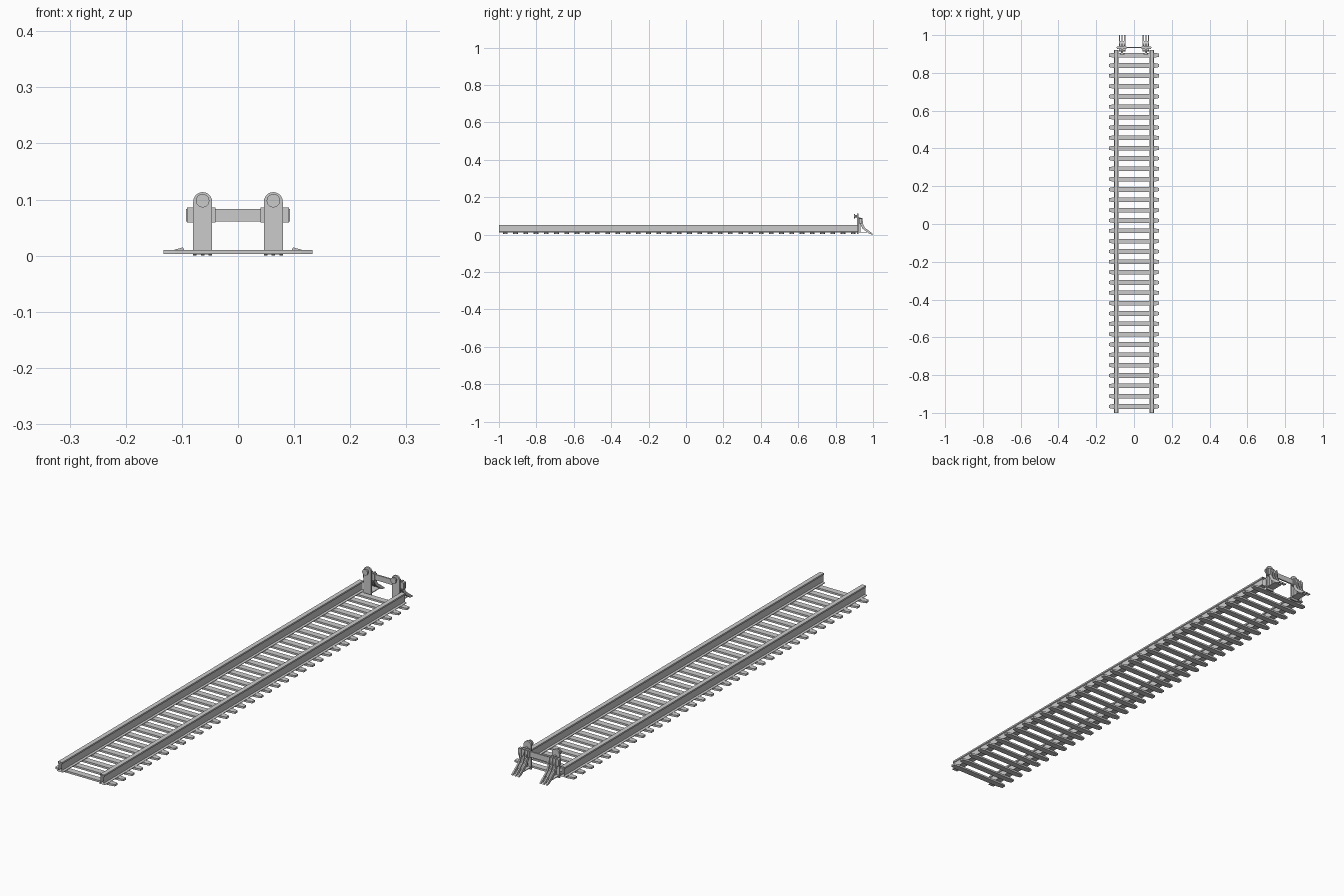
import bpy, bmesh, math
from mathutils import Vector

if "Cube" in bpy.data.objects:
    bpy.data.objects.remove(bpy.data.objects["Cube"])


def make_obj(name, bm):
    bmesh.ops.recalc_face_normals(bm, faces=bm.faces[:])
    me = bpy.data.meshes.new(name)
    bm.to_mesh(me)
    bm.free()
    ob = bpy.data.objects.new(name, me)
    bpy.context.collection.objects.link(ob)
    return ob


def prism(name, profile, axis, a, b, caps=True):
    """Extrude a 2D profile along axis: x -> (y,z), y -> (x,z), z -> (x,y)."""
    def place(p, t):
        return {'x': (t, p[0], p[1]), 'y': (p[0], t, p[1]), 'z': (p[0], p[1], t)}[axis]
    bm = bmesh.new()
    r0 = [bm.verts.new(place(p, a)) for p in profile]
    r1 = [bm.verts.new(place(p, b)) for p in profile]
    n = len(profile)
    for i in range(n):
        j = (i + 1) % n
        bm.faces.new((r0[i], r0[j], r1[j], r1[i]))
    if caps:
        bm.faces.new(r0)
        bm.faces.new(r1)
    return make_obj(name, bm)


def box(name, x0, x1, y0, y1, z0, z1):
    return prism(name, [(x0, y0), (x1, y0), (x1, y1), (x0, y1)], 'z', z0, z1)


def disc(name, x, z, r, y0, y1, n=20):
    pts = [(x + r * math.cos(2 * math.pi * i / n), z + r * math.sin(2 * math.pi * i / n))
           for i in range(n)]
    return prism(name, pts, 'y', y0, y1)


# sleepers with chamfered ends and a sloped chair outside each rail
COUNT, FIRST, STEP = 35, -0.966, 0.0547
outline = [(-0.133, -0.008), (-0.112, -0.0125), (0.112, -0.0125), (0.133, -0.008),
           (0.133, 0.008), (0.112, 0.0125), (-0.112, 0.0125), (-0.133, 0.008)]
for i in range(COUNT):
    y = FIRST + i * STEP
    prism("sleeper", [(px, y + py) for px, py in outline], 'z', 0.003, 0.0105)
    for s in (-1, 1):
        prism("rail_chair", [(s * 0.096, 0.0105), (s * 0.114, 0.0105), (s * 0.098, 0.0148)],
              'y', y - 0.008, y + 0.008)

# rails: head, web and foot, open at both ends
half = [(0.013, 0.0108), (0.013, 0.013), (0.006, 0.016), (0.006, 0.042),
        (0.009, 0.044), (0.009, 0.0505)]
for s in (-1, 1):
    prof = [(s * 0.094 + x, z) for x, z in half] + \
           [(s * 0.094 - x, z) for x, z in reversed(half)]
    prism("rail", prof, 'y', -1.0, 0.92, caps=False)

# buffer stop cross beam
box("cross_beam", -0.093, 0.093, 0.931, 0.937, 0.061, 0.083)

for s in (-1, 1):
    cx = s * 0.063
    # upright with rounded top
    arc = [(cx + 0.0168 * math.cos(math.pi * i / 12), 0.0965 + 0.0168 * math.sin(math.pi * i / 12))
           for i in range(13)]
    prism("upright", [(cx - 0.0168, 0.002), (cx + 0.0168, 0.002)] + arc, 'y', 0.914, 0.921)
    box("upright_web", cx - 0.004, cx + 0.004, 0.921, 0.933, 0.012, 0.09)
    # buffer head and neck
    disc("buffer_head", cx, 0.098, 0.012, 0.898, 0.904)
    disc("buffer_neck", cx, 0.098, 0.006, 0.904, 0.915)
    # beam clamp and ground plate
    xs = sorted((s * 0.04, s * 0.0905))
    box("beam_clamp", xs[0], xs[1], 0.926, 0.941, 0.059, 0.0855)
    box("ground_plate", cx - 0.0168, cx + 0.0168, 0.92, 0.968, 0.0105, 0.0135)
    # three-pronged bent brace
    leg = [(0.926, 0.088), (0.944, 0.088), (0.946, 0.058), (0.956, 0.037), (1.0, 0.003),
           (0.997, 0.0), (0.982, 0.003), (0.945, 0.031), (0.934, 0.052)]
    for k in (-1, 0, 1):
        x = cx + k * 0.0138
        prism("brace_prong", leg, 'x', x - 0.003, x + 0.003)
    strip = [(0.936, 0.054), (0.947, 0.033), (0.966, 0.018), (0.968, 0.02), (0.949, 0.035), (0.938, 0.056)]
    prism("brace_plate", strip, 'x', cx - 0.0138, cx + 0.0138)
